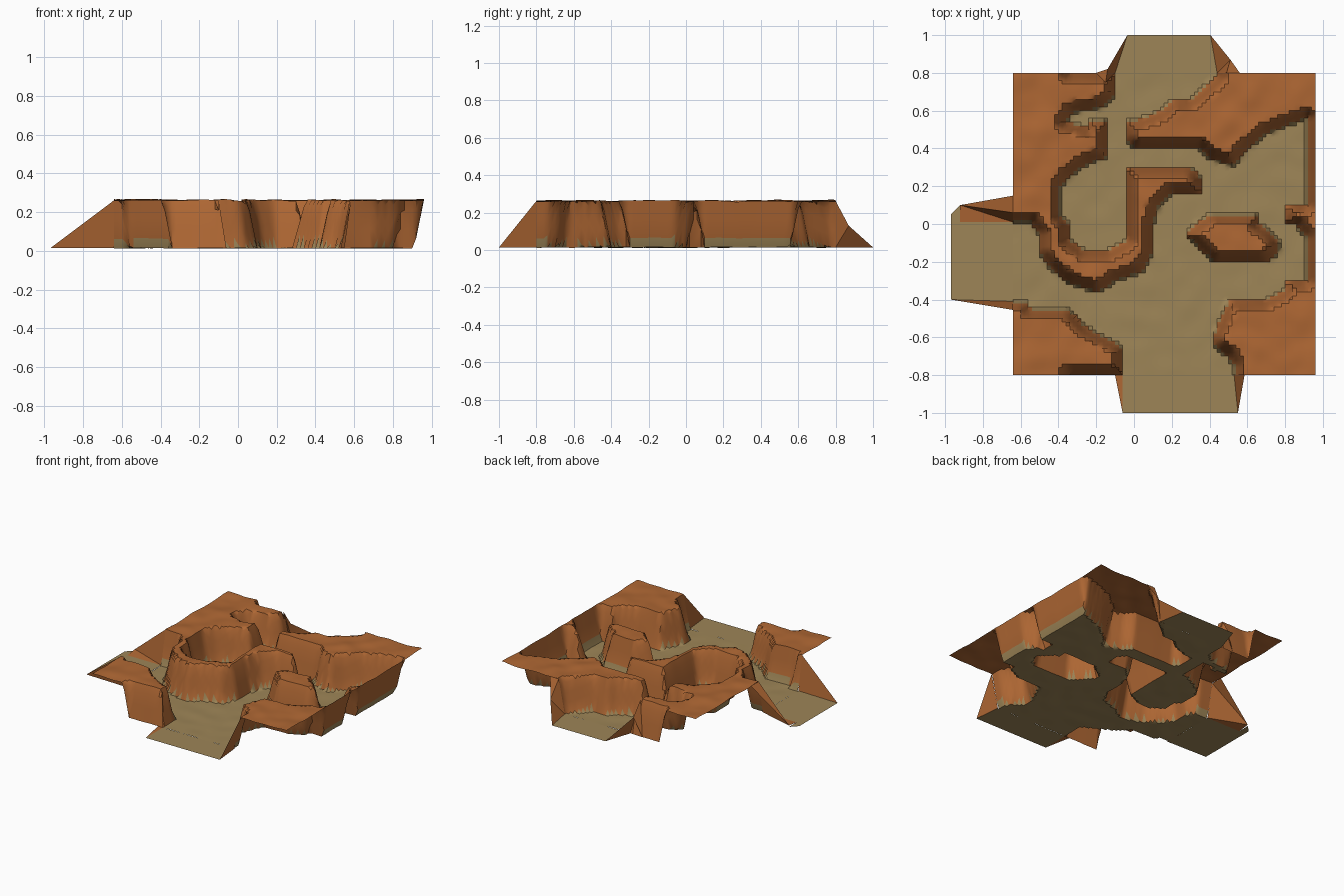
import bpy, bmesh, math
from mathutils import Vector, noise

if "Cube" in bpy.data.objects:
    bpy.data.objects.remove(bpy.data.objects["Cube"])

FLOOR, TOP, SLOPE, STEP = 0.014, 0.262, 0.05, 0.02

def material(name, rgb):
    m = bpy.data.materials.new(name)
    m.diffuse_color = (*rgb, 1)
    m.use_nodes = True
    m.node_tree.nodes["Principled BSDF"].inputs["Base Color"].default_value = m.diffuse_color
    return m

SAND = material("sand", (0.34, 0.235, 0.095))
ROCK = material("orange rock", (0.43, 0.137, 0.034))

# Foot outlines of the raised rock masses
spiral_mass = [(-.10, .8), (-.10, .68), (-.17, .62), (-.33, .59), (-.36, .54), (-.24, .51),
    (-.24, .55), (-.14, .55), (-.14, .36), (-.25, .32), (-.35, .25), (-.39, .19), (-.39, .05),
    (-.35, 0), (-.35, -.08), (-.27, -.14), (-.13, -.14), (-.04, -.09), (-.04, .3), (.30, .3),
    (.36, .24), (.35, .16), (.20, .16), (.13, .1), (.10, 0), (.10, -.15), (.04, -.25),
    (-.10, -.3), (-.19, -.36), (-.35, -.31), (-.45, -.22), (-.50, -.15), (-.50, -.05),
    (-.55, .01), (-.75, .01), (-.75, .95), (-.34, .95), (-.34, .8)]
east_mass = [(.44, .95), (.44, .78), (.35, .7), (.30, .66), (.20, .65), (.15, .6), (.02, .55),
    (-.04, .55), (-.04, .45), (0, .4), (.35, .4), (.40, .35), (.52, .31), (.60, .4), (.70, .48),
    (.80, .52), (.91, .56), (.91, .1), (.81, .1), (.81, .01), (.86, 0), (.91, -.07), (.91, -.3),
    (.81, -.3), (.80, -.35), (.70, -.4), (.50, -.41), (.46, -.5), (.42, -.6), (.43, -.65),
    (.50, -.7), (.53, -.75), (.53, -.95), (1.1, -.95), (1.1, .95)]
south_west_mass = [(-.75, -.41), (-.58, -.41), (-.55, -.45), (-.35, -.45), (-.25, -.55),
    (-.10, -.63), (-.06, -.66), (-.06, -.8), (-.34, -.8), (-.34, -.95), (-.75, -.95)]
island = [(.27, -.05), (.40, .05), (.66, .05), (.66, 0), (.72, -.04), (.77, -.1), (.76, -.15),
    (.70, -.2), (.42, -.2), (.35, -.13)]
MASSES = [spiral_mass, east_mass, south_west_mass, island]

def depth(x, y, poly):
    """Distance inside an outline, negative when outside."""
    inside, best = False, 9.0
    for (ax, ay), (bx, by) in zip(poly, poly[1:] + poly[:1]):
        if (ay > y) != (by > y) and x < (bx - ax) * (y - ay) / (by - ay) + ax:
            inside = not inside
        dx, dy = bx - ax, by - ay
        t = max(0, min(1, ((x - ax) * dx + (y - ay) * dy) / (dx * dx + dy * dy)))
        best = min(best, math.hypot(x - ax - t * dx, y - ay - t * dy))
    return best if inside else -best

def rock_depth(x, y):
    return max(depth(x, y, p) for p in MASSES)

def height(x, y):
    t = max(0, min(1, rock_depth(x, y) / SLOPE))
    bump = noise.noise(Vector((x * 9, y * 9, 0.3))) * (0.004 + 0.005 * t)
    return FLOOR + (TOP - FLOOR) * t + bump

def finish(name, bm):
    me = bpy.data.meshes.new(name)
    bm.to_mesh(me)
    bm.free()
    me.materials.append(SAND)
    me.materials.append(ROCK)
    ob = bpy.data.objects.new(name, me)
    bpy.context.collection.objects.link(ob)
    bpy.context.view_layer.objects.active = ob
    ob.select_set(True)
    bpy.ops.object.shade_smooth_by_angle(angle=math.radians(35))
    ob.select_set(False)

# Canyon: one open sheet, rock coloured wherever it lies inside a foot outline
bm = bmesh.new()
n = round(1.6 / STEP)
grid = [[bm.verts.new((x, y, height(x, y))) for x in (-.64 + i * STEP for i in range(n + 1))]
        for y in (-.8 + j * STEP for j in range(n + 1))]
for j in range(n):
    for i in range(n):
        f = bm.faces.new((grid[j][i], grid[j][i + 1], grid[j + 1][i + 1], grid[j + 1][i]))
        c = f.calc_center_median()
        f.material_index = int(rock_depth(c.x, c.y) > 0)
finish("canyon", bm)

def ramp(name, floor, walls):
    """Sloping exit: a flat sand floor outline plus rock side walls."""
    bm = bmesh.new()
    for idx, pts in [(0, [(x, y, FLOOR) for x, y in floor])] + [(1, w) for w in walls]:
        f = bm.faces.new([bm.verts.new(p) for p in pts])
        f.material_index = idx
        f.normal_update()
        if f.normal.z < 0:
            f.normal_flip()
    bmesh.ops.triangulate(bm, faces=bm.faces[:])
    finish(name, bm)

F, T = FLOOR, TOP
# South exit
ramp("south_exit", [(-.06, -.8), (-.06, -1), (.55, -1), (.53, -.8)],
     [[(-.10, -.8, F), (-.06, -1, F), (-.06, -.8, F), (-.10, -.75, T)],
      [(.53, -.8, F), (.55, -1, F), (.585, -.8, T)]])
# North exit
ramp("north_exit", [(-.10, .8), (.44, .8), (.405, 1), (-.035, 1)],
     [[(-.20, .8, F), (-.15, .75, T), (-.14, .82, .15)],
      [(-.15, .75, T), (-.10, .8, F), (-.035, 1, F), (-.14, .82, .15)],
      [(.44, .8, F), (.49, .8, T), (.51, .87, .13), (.405, 1, F)],
      [(.49, .8, T), (.56, .8, T), (.51, .87, .13)]])
# West exit
ramp("west_exit", [(-.64, .01), (-.92, .01), (-.92, .1), (-.97, .05), (-.97, -.4), (-.64, -.41)],
     [[(-.64, .01, F), (-.64, .06, T), (-.92, .1, .025), (-.92, .01, F)],
      [(-.64, .06, T), (-.64, .15, T), (-.92, .1, .025)],
      [(-.64, -.41, F), (-.97, -.4, F), (-.64, -.455, T)]])
